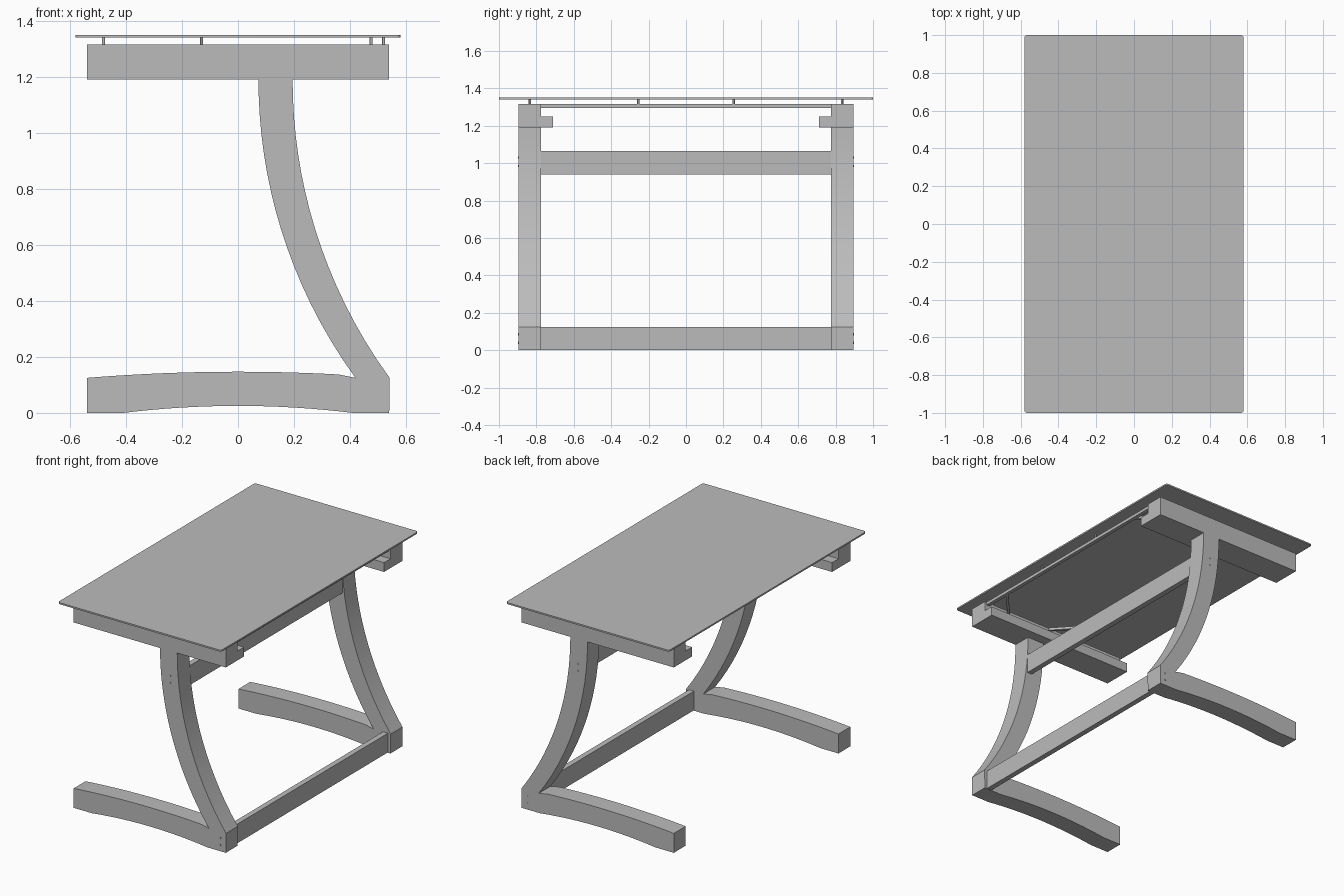
import bpy, bmesh, math
from mathutils import Vector

cube = bpy.data.objects.get("Cube")
if cube:
    bpy.data.objects.remove(cube, do_unlink=True)

grey = bpy.data.materials.new("plain_grey")
grey.use_nodes = True
grey.diffuse_color = (0.5, 0.5, 0.5, 1)
grey.node_tree.nodes["Principled BSDF"].inputs["Base Color"].default_value = (0.5, 0.5, 0.5, 1)


def finish(name, bm, smooth=False):
    bmesh.ops.recalc_face_normals(bm, faces=bm.faces)
    mesh = bpy.data.meshes.new(name)
    bm.to_mesh(mesh)
    bm.free()
    mesh.materials.append(grey)
    obj = bpy.data.objects.new(name, mesh)
    bpy.context.collection.objects.link(obj)
    if smooth:
        bpy.ops.object.select_all(action='DESELECT')
        obj.select_set(True)
        bpy.context.view_layer.objects.active = obj
        bpy.ops.object.shade_smooth_by_angle(angle=math.radians(30))
    return obj


def prism(name, points, direction, smooth=False):
    """Extrude a closed outline of 3D points along a direction."""
    bm = bmesh.new()
    face = bm.faces.new([bm.verts.new(p) for p in points])
    new = bmesh.ops.extrude_face_region(bm, geom=[face], use_keep_orig=True)["geom"]
    verts = [g for g in new if isinstance(g, bmesh.types.BMVert)]
    bmesh.ops.translate(bm, verts=verts, vec=direction)
    return finish(name, bm, smooth)


def box(name, low, high):
    (x0, y0, z0), (x1, y1, z1) = low, high
    outline = [(x0, y0, z0), (x1, y0, z0), (x1, y1, z0), (x0, y1, z0)]
    return prism(name, outline, (0, 0, z1 - z0))


def bar(name, start, end, width, z0, z1):
    """Flat bar between two plan points."""
    a, b = Vector(start), Vector(end)
    side = (b - a).normalized().orthogonal() * width / 2
    outline = [(p.x, p.y, z0) for p in (a + side, b + side, b - side, a - side)]
    return prism(name, outline, (0, 0, z1 - z0))


def rod(name, start, direction, radius):
    d = Vector(direction)
    u = d.orthogonal().normalized()
    v = d.normalized().cross(u)
    ring = [Vector(start) + radius * (u * math.cos(t) + v * math.sin(t))
            for t in (i * math.tau / 12 for i in range(12))]
    return prism(name, ring, d, True)


# Side frame outline: arched foot and sweeping leg in one piece
INNER, OUTER, END, BEAM = 0.775, 0.895, 0.54, 0.125
LEG_TOP, HEAD_TOP, RADIUS = 1.19, 1.315, 1.81


def leg_x(z):
    return 0.073 + RADIUS - math.sqrt(RADIUS ** 2 - (LEG_TOP - z) ** 2)


def frame_outline():
    n = 16
    pts = [(-END, 0)]
    for i in range(n + 1):
        x = -0.41 + 0.82 * i / n
        pts.append((x, 0.025 * (1 - (x / 0.41) ** 2)))
    pts.append((END, 0))
    heights = [BEAM + (LEG_TOP - BEAM) * i / n for i in range(n + 1)]
    pts += [(leg_x(z) + 0.122, z) for z in heights]
    pts += [(leg_x(z), z) for z in reversed(heights)]
    for i in range(1, n + 1):
        x = 0.418 - (0.418 + END) * i / n
        pts.append((x, BEAM + 0.022 * (1 - (x / END) ** 2)))
    return pts


for s, label in ((-1, "front"), (1, "back")):
    prism(label + "_side_frame", [(x, s * INNER, z) for x, z in frame_outline()],
          (0, s * (OUTER - INNER), 0), True)
    # Head rail with an inner ledge
    ys = sorted((s * INNER, s * OUTER))
    box(label + "_head_rail", (-END, ys[0], LEG_TOP), (END, ys[1], HEAD_TOP))
    ys = sorted((s * 0.71, s * INNER))
    box(label + "_ledge", (-END, ys[0], LEG_TOP), (END, ys[1], 1.25))
    # Bolt heads on the outside of the frame
    for x, z in ((0.144, 1.03), (0.144, 0.985), (0.5, 0.085), (0.5, 0.04)):
        rod(label + "_bolt", (x, s * OUTER, z), (0, s * 0.003, 0), 0.006)
    # Corner braces of the top support
    for x, step in ((0.51, -0.16), (-0.13, 0.16)):
        bar(label + "_corner_brace", (x, s * 0.6), (x + step, s * INNER), 0.016, 1.297, 1.313)
    # Standoffs that carry the table top
    for x, y in ((-0.48, 0.835), (0.475, 0.835), (-0.13, 0.255), (0.52, 0.255)):
        rod(label + "_standoff", (x, s * y, HEAD_TOP - 0.005), (0, 0, 0.032), 0.006)

# Cross beams between the frames
box("upper_cross_beam", (0.165, -INNER, 0.94), (0.2, INNER, 1.065))
box("lower_cross_beam", (0.487, -INNER, 0.002), (0.522, INNER, BEAM))
for x in (-0.13, 0.515):
    box("support_rail", (x - 0.012, -INNER, 1.295), (x + 0.012, INNER, HEAD_TOP))

# Thin table top with rounded corners
corner = 0.015
top = []
for q, (sx, sy) in enumerate(((1, 1), (-1, 1), (-1, -1), (1, -1))):
    for i in range(5):
        t = (q + i / 4) * math.pi / 2
        top.append((sx * (0.58 - corner) + corner * math.cos(t),
                    sy * (1 - corner) + corner * math.sin(t), 1.34))
prism("table_top", top, (0, 0, 0.01), True)
